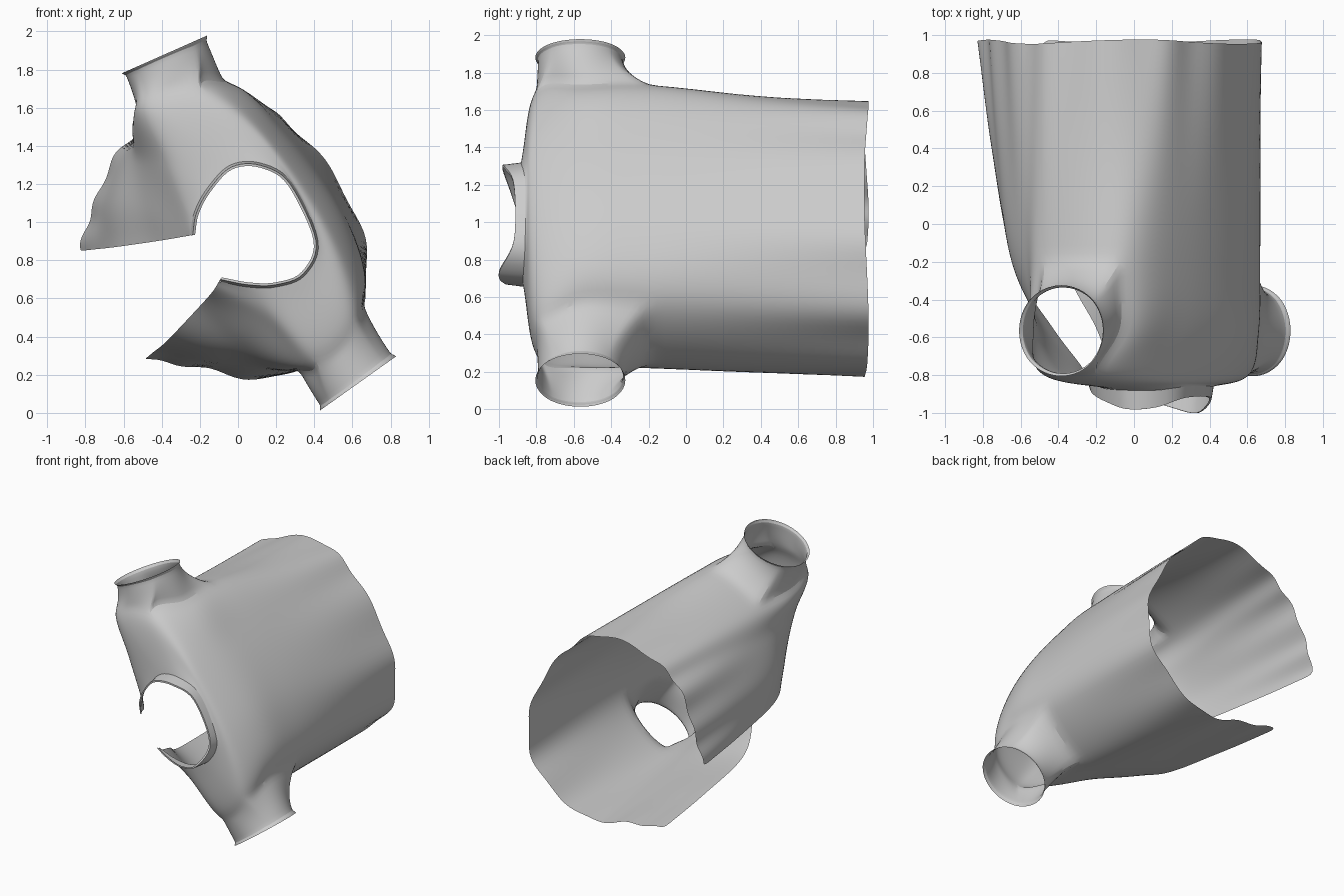
import bpy, bmesh, math
from mathutils import Vector

if "Cube" in bpy.data.objects:
    bpy.data.objects.remove(bpy.data.objects["Cube"])

# Garment cross-sections (x, z) from hem to neck: front edge -> shoulder -> back -> shoulder -> front edge
HEM = [(-.82, .85), (-.76, 1.1), (-.61, 1.38), (-.40, 1.56), (.06, 1.635), (.36, 1.42),
       (.66, .95), (.62, .5), (.26, .195), (-.15, .225), (-.49, .28)]
CHEST = [(-.64, .87), (-.645, 1.1), (-.57, 1.35), (-.48, 1.56), (-.07, 1.735), (.28, 1.45),
         (.595, .98), (.65, .56), (.32, .235), (-.08, .275), (-.37, .38)]
ARMPIT = [(-.43, .90), (-.48, 1.08), (-.51, 1.32), (-.525, 1.58), (-.08, 1.73), (.24, 1.45),
          (.57, .98), (.65, .57), (.32, .23), (.03, .36), (-.2, .56)]
SHOULDER = [(-.28, .925), (-.31, 1.06), (-.39, 1.32), (-.48, 1.62), (-.20, 1.70), (.15, 1.45),
            (.49, .95), (.61, .48), (.41, .27), (.13, .49), (-.13, .64)]
NECK = [(-.25, .93), (-.23, 1.05), (-.16, 1.18), (-.04, 1.30), (.12, 1.31), (.28, 1.21),
        (.42, .90), (.35, .72), (.2, .66), (.05, .66), (-.1, .69)]
SHOULDER_Y = [-.75, -.77, -.79, -.8, -.8, -.8, -.8, -.8, -.79, -.77, -.75]
NECK_Y = [-.82, -.84, -.87, -.88, -.88, -.86, -.86, -.87, -.87, -.85, -.82]
COLLAR_Y = [-.86, -.90, -.94, -.98, -.97, -.92, -.92, -1, -.97, -.92, -.86]
C, R = 6, 6          # subdivisions per column / row span


def spline(p, n):
    """Catmull-Rom resampling of a list of Vectors."""
    out = []
    for i in range(len(p) - 1):
        b, c = p[i], p[i + 1]
        a = p[i - 1] if i else b * 2 - c
        d = p[i + 2] if i + 2 < len(p) else c * 2 - b
        for k in range(n):
            t = k / n
            out.append(.5 * (2 * b + (c - a) * t + (2 * a - 5 * b + 4 * c - d) * t * t
                             + (3 * b - a - 3 * c + d) * t ** 3))
    return out + [p[-1].copy()]


def section(pts, y):
    ys = y if isinstance(y, list) else [y] * len(pts)
    return spline([Vector((x, v, z)) for (x, z), v in zip(pts, ys)], C)


def make(name, bm, subdiv=0):
    bmesh.ops.recalc_face_normals(bm, faces=bm.faces)
    me = bpy.data.meshes.new(name)
    bm.to_mesh(me)
    bm.free()
    ob = bpy.data.objects.new(name, me)
    bpy.context.collection.objects.link(ob)
    bpy.context.view_layer.objects.active = ob
    ob.select_set(True)
    if subdiv:
        ob.modifiers.new("smooth", 'SUBSURF').levels = subdiv
        ob.modifiers["smooth"].render_levels = subdiv
    bpy.ops.object.shade_smooth_by_angle(angle=math.radians(40))
    ob.select_set(False)


# Body: loft through the sections, with the sleeve patches left open
hem, chest = section(HEM, .965), section(CHEST, -.2)
waist = [a.lerp(b, .38) for a, b in zip(hem, chest)]
for co in waist:
    co.y = .4
keys = [hem, waist, chest, section(ARMPIT, -.55), section(SHOULDER, SHOULDER_Y), section(NECK, NECK_Y)]
cols = [spline(list(c), R) for c in zip(*keys)]
for j, col in enumerate(cols):
    for co in col:
        w = max(0, (co.y + .1) / 1.07) ** 1.5       # cloth folds fade in towards the hem
        out = Vector((co.x, 0, co.z - .95)).normalized()
        co += out * w * (.013 * math.sin(j * 1.25) + .008 * math.sin(j * .62 + 1))
        co.y += w * .012 * math.sin(j * .33)

bm = bmesh.new()
grid = [[bm.verts.new(co) for co in col] for col in cols]
rows = len(grid[0])
ROW0, ROW1 = 2 * R, 4 * R
SLEEVES = [(3 * C, Vector((-.385, -.565, 1.88)), Vector((.915, 0, .405))),
           (7 * C, Vector((.63, -.565, .155)), Vector((-.815, 0, -.58)))]


def in_patch(i, j):
    return ROW0 <= j < ROW1 and any(s <= i < s + C for s, _, _ in SLEEVES)


for i in range(len(grid) - 1):
    for j in range(rows - 1):
        if not in_patch(i, j):
            bm.faces.new((grid[i][j], grid[i + 1][j], grid[i + 1][j + 1], grid[i][j + 1]))

# Sleeves: from the square patch border out to a round cuff with a small lip
for s, centre, u in SLEEVES:
    n = ROW1 - ROW0
    border = ([(i, 0) for i in range(C)] + [(C, j) for j in range(n)]
              + [(i, n) for i in range(C, 0, -1)] + [(0, j) for j in range(n, 0, -1)])
    axis = u.cross(Vector((0, 1, 0)))
    if axis.dot(centre - Vector((0, -.565, .95))) < 0:
        axis = -axis
    prev = [grid[s + i][ROW0 + j] for i, j in border]
    base = [v.co.copy() for v in prev]
    for t, rad in ((.2, .23), (.4, .23), (.6, .23), (.8, .23), (.93, .23), (.95, .24), (1, .245)):
        ring = []
        for (i, j), b in zip(border, base):
            ang = math.atan2(1 - 2 * j / n, 2 * i / C - 1)
            rim = centre + rad * (math.cos(ang) * u + math.sin(ang) * Vector((0, 1, 0)))
            h = (rim - b).dot(axis)
            ring.append(bm.verts.new(b.lerp(rim - axis * h, 1 - (1 - t) ** 2) + axis * h * t))
        for k in range(len(ring)):
            m = (k + 1) % len(ring)
            bm.faces.new((prev[k], prev[m], ring[m], ring[k]))
        prev = ring
make("vest_body_and_sleeves", bm, 1)

# Collar: uneven upright band with a folded inner edge
bm = bmesh.new()
base = section(NECK, NECK_Y)
top = section(NECK, COLLAR_Y)
mid = Vector((.1, 0, .98))
strip = []
for b, t in zip(base, top):
    inward = (mid - Vector((t.x, 0, t.z))).normalized()
    strip.append([bm.verts.new(p) for p in (b, t + inward * .012, t + inward * .025)])
for a, b in zip(strip, strip[1:]):
    for k in range(2):
        bm.faces.new((a[k], b[k], b[k + 1], a[k + 1]))
make("collar_band", bm)
